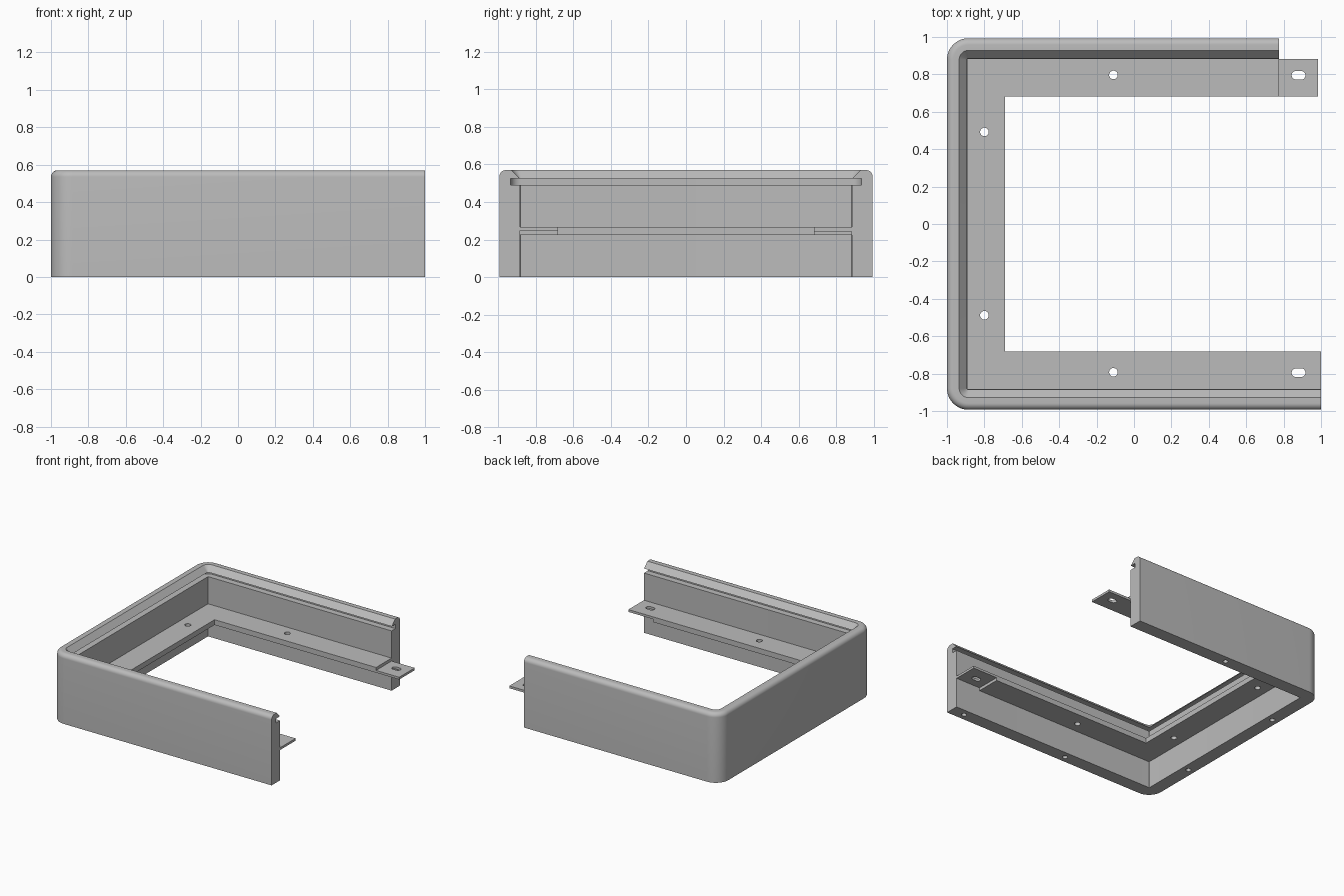
import bpy, bmesh, math
from mathutils import Vector

cube = bpy.data.objects.get("Cube")
if cube:
    bpy.data.objects.remove(cube)

grey = bpy.data.materials.new("plain grey")
grey.use_nodes = True
COLOUR = (0.5, 0.5, 0.5, 1)
grey.diffuse_color = COLOUR
grey.node_tree.nodes["Principled BSDF"].inputs["Base Color"].default_value = COLOUR

HALF_Y, FRONT_END, BACK_END = 0.993, 1.0, 0.775
RADIUS, WALL = 0.115, 0.11
HEIGHT, EDGE = 0.57, 0.035


def make_object(name, bm):
    bmesh.ops.recalc_face_normals(bm, faces=bm.faces)
    mesh = bpy.data.meshes.new(name)
    bm.to_mesh(mesh)
    bm.free()
    obj = bpy.data.objects.new(name, mesh)
    bpy.context.collection.objects.link(obj)
    mesh.materials.append(grey)
    return obj


def add_prism(bm, outline, low, high):
    """Extrude a flat outline between two heights."""
    base = bm.faces.new([bm.verts.new((x, y, low)) for x, y in outline])
    grown = bmesh.ops.extrude_face_region(bm, geom=[base])["geom"]
    verts = [g for g in grown if isinstance(g, bmesh.types.BMVert)]
    bmesh.ops.translate(bm, verts=verts, vec=(0, 0, high - low))


def slot_outline(x, y, radius, stretch=0.0):
    """Circle, or a slot when stretched along x."""
    pts = []
    for i in range(24):
        a = math.tau * (i + 0.5) / 24
        c = math.cos(a)
        pts.append((x + radius * c + math.copysign(stretch, c), y + radius * math.sin(a)))
    return pts


def cut_holes(obj, holes, low, high):
    bm = bmesh.new()
    for hole in holes:
        add_prism(bm, slot_outline(*hole), low, high)
    cutter = make_object(obj.name + "_hole_cutter", bm)
    cutter.hide_render = True
    mod = obj.modifiers.new("holes", "BOOLEAN")
    mod.object, mod.solver = cutter, "EXACT"
    bpy.context.view_layer.objects.active = obj
    bpy.ops.object.modifier_apply(modifier=mod.name)
    bpy.data.objects.remove(cutter)


def smooth(obj):
    bpy.ops.object.select_all(action="DESELECT")
    obj.select_set(True)
    bpy.context.view_layer.objects.active = obj
    bpy.ops.object.shade_smooth_by_angle(angle=math.radians(30))


# Wall section as (depth from the outside, height): rounded rim, sloped lip, groove
section = [(0, 0)]
for i in range(9):
    a = math.pi / 2 * i / 8
    section.append((EDGE * (1 - math.cos(a)), HEIGHT - EDGE * (1 - math.sin(a))))
section += [(0.065, HEIGHT), (0.107, 0.525), (0.06, 0.525), (0.06, 0.49),
            (WALL, 0.49), (WALL, 0)]

# Path stations as (centre, outward direction): front wall, side wall, back wall
cx, cy = RADIUS - 1, HALF_Y - RADIUS
stations = [(FRONT_END, -cy, math.radians(270))]
for sign, start in ((-1, 270), (1, 180)):
    for i in range(13):
        stations.append((cx, sign * cy, math.radians(start - 90 * i / 12)))
stations.append((BACK_END, cy, math.radians(90)))

# Three-sided wall swept along the path
bm = bmesh.new()
rings = []
for x, y, a in stations:
    out = Vector((math.cos(a), math.sin(a), 0))
    rings.append([bm.verts.new(Vector((x, y, z)) + out * (RADIUS - d)) for d, z in section])
n = len(section)
for r0, r1 in zip(rings, rings[1:]):
    for j in range(n):
        k = (j + 1) % n
        bm.faces.new((r0[j], r0[k], r1[k], r1[j]))
bm.faces.new(rings[0])
bm.faces.new(rings[-1])
wall = make_object("wall", bm)

# Blind screw holes under the wall
mid = WALL / 2
cut_holes(wall, [(-0.11, mid - HALF_Y, 0.02), (0.88, mid - HALF_Y, 0.02),
                 (-0.11, HALF_Y - mid, 0.02),
                 (mid - 1, -0.49, 0.02), (mid - 1, 0.49, 0.02)], -0.05, 0.12)
smooth(wall)

# Inner ledge, with half-thickness lap ends on both arms
LOW, HIGH = 0.224, 0.267
outer_y, inner_y = HALF_Y - WALL, 0.682
outer_x, inner_x = WALL - 1, -0.69


def ledge_part(name, outline, low, high, holes):
    bm = bmesh.new()
    add_prism(bm, outline, low, high)
    obj = make_object(name, bm)
    cut_holes(obj, holes, low - 0.05, high + 0.05)
    smooth(obj)


ledge_part("ledge",
           [(BACK_END, -outer_y), (BACK_END, -inner_y), (inner_x, -inner_y),
            (inner_x, inner_y), (BACK_END, inner_y), (BACK_END, outer_y),
            (outer_x, outer_y), (outer_x, -outer_y)], LOW, HIGH,
           [(-0.11, -0.793, 0.023), (-0.11, 0.797, 0.023),
            (-0.8, -0.488, 0.023), (-0.8, 0.492, 0.023)])

for name, sign, end, low, high in (("front_lap", -1, FRONT_END, 0.248, HIGH),
                                   ("back_lap", 1, 0.985, LOW, 0.243)):
    y0, y1 = sign * inner_y, sign * outer_y
    ledge_part(name, [(BACK_END, y0), (end, y0), (end, y1), (BACK_END, y1)], low, high,
               [(0.88, sign * 0.795, 0.023, 0.014)])
